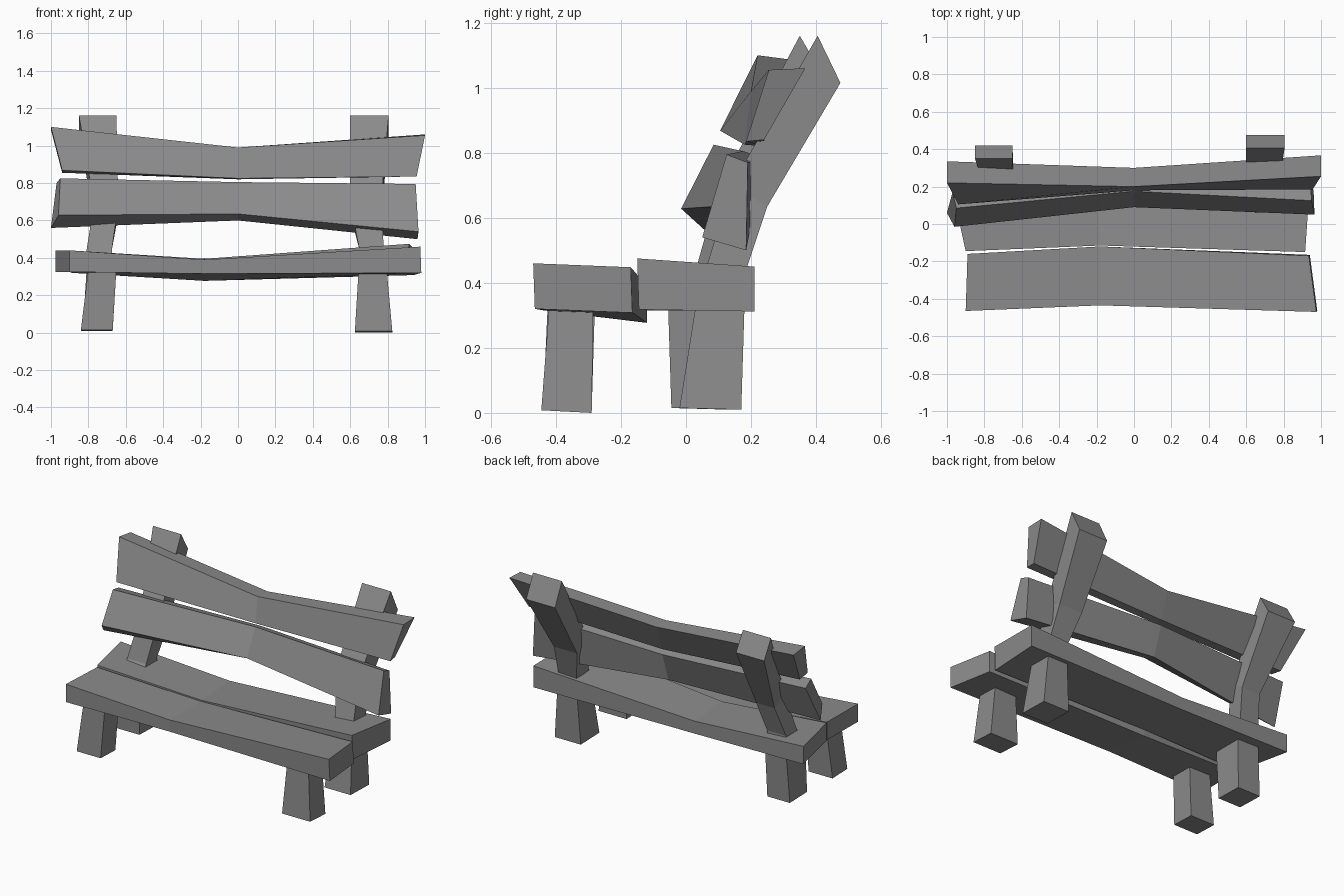
import bpy
import bmesh
from mathutils import Vector

cube = bpy.data.objects.get("Cube")
if cube:
    bpy.data.objects.remove(cube, do_unlink=True)

# One flat stone-grey colour for the whole bench
grey = bpy.data.materials.new("weathered_grey")
grey.use_nodes = True
colour = (.26, .26, .26, 1)
grey.diffuse_color = colour
shader = next(n for n in grey.node_tree.nodes if n.type == "BSDF_PRINCIPLED")
shader.inputs["Base Color"].default_value = colour


def loft(name, sections):
    """Join four-sided sections into a closed beam.
    Each section is a corner and its two neighbours; the far corner is
    implied as a parallelogram unless it is given."""
    bm = bmesh.new()
    rings = []
    for section in sections:
        corner, side, back, *far = (Vector(point) for point in section)
        opposite = far[0] if far else side + back - corner
        ring = (corner, side, opposite, back)
        rings.append([bm.verts.new(point) for point in ring])
    for lower, upper in zip(rings, rings[1:]):
        for i in range(len(lower)):
            j = (i + 1) % len(lower)
            bm.faces.new((lower[i], lower[j], upper[j], upper[i]))
    bm.faces.new(rings[0])
    bm.faces.new(rings[-1])
    bmesh.ops.recalc_face_normals(bm, faces=bm.faces[:])
    mesh = bpy.data.meshes.new(name)
    bm.to_mesh(mesh)
    bm.free()
    mesh.materials.append(grey)
    beam = bpy.data.objects.new(name, mesh)
    bpy.context.collection.objects.link(beam)
    return beam


def upright(name, levels):
    """Beam from level sections: height, left x, right x, front y, back y, top slope."""
    sections = []
    for z, left, right, front, back, drop in levels:
        sections.append(((left, front, z), (right, front, z), (left, back, z - drop)))
    return loft(name, sections)


# Planks, right end to left end: front-bottom, front-top, back-bottom (and back-top)
loft("front_seat_plank", [
    ((-.9, -.465, .325), (-.9, -.465, .44), (-.89, -.16, .32)),
    ((-.18, -.435, .315), (-.18, -.435, .39), (-.18, -.12, .277), (-.18, -.12, .39)),
    ((.98, -.465, .32), (.975, -.47, .46), (.94, -.165, .308)),
])
loft("rear_seat_plank", [
    ((-.9, -.145, .325), (-.9, -.145, .44), (-.975, .2, .325)),
    ((-.18, -.115, .315), (-.18, -.115, .395), (-.2, .2, .315)),
    ((.915, -.145, .318), (.915, -.15, .475), (.94, .21, .312), (.94, .21, .45)),
])
loft("lower_back_plank", [
    ((-.96, -.015, .628), (-.95, .085, .825), (-1, .06, .56), (-.97, .17, .8)),
    ((0, .09, .635), (0, .175, .805), (0, .18, .6), (0, .24, .785)),
    ((.965, .05, .54), (.95, .125, .795), (.96, .185, .5), (.945, .19, .77)),
])
loft("upper_back_plank", [
    ((-.94, .105, .868), (-1, .22, 1.1), (-.94, .185, .855), (-1, .335, 1.085)),
    ((0, .18, .825), (0, .2, .99), (0, .24, .82), (0, .3, .985)),
    ((.955, .185, .835), (1, .255, 1.055), (.95, .24, .84), (1, .367, 1.06)),
])

# Short front legs, wider at the foot
upright("front_right_leg", [
    (.015, -.84, -.67, -.44, -.29, .005),
    (.34, -.8, -.65, -.425, -.28, 0),
])
upright("front_left_leg", [
    (.008, .625, .825, -.445, -.29, .008),
    (.34, .645, .795, -.42, -.285, 0),
])

# Rear legs run through the seat and lean back as posts
upright("rear_right_post", [
    (.015, -.83, -.67, -.045, .13, .005),
    (.33, -.81, -.66, -.055, .14, 0),
    (.44, -.81, -.675, .03, .14, 0),
    (.69, -.77, -.64, .1, .2, .06),
    (1.16, -.85, -.65, .35, .42, .12),
])
upright("rear_left_post", [
    (.015, .63, .815, -.02, .17, .005),
    (.33, .65, .79, .03, .18, 0),
    (.44, .65, .78, .06, .185, 0),
    (.7, .6, .765, .14, .25, .065),
    (1.16, .6, .805, .405, .475, .145),
])
